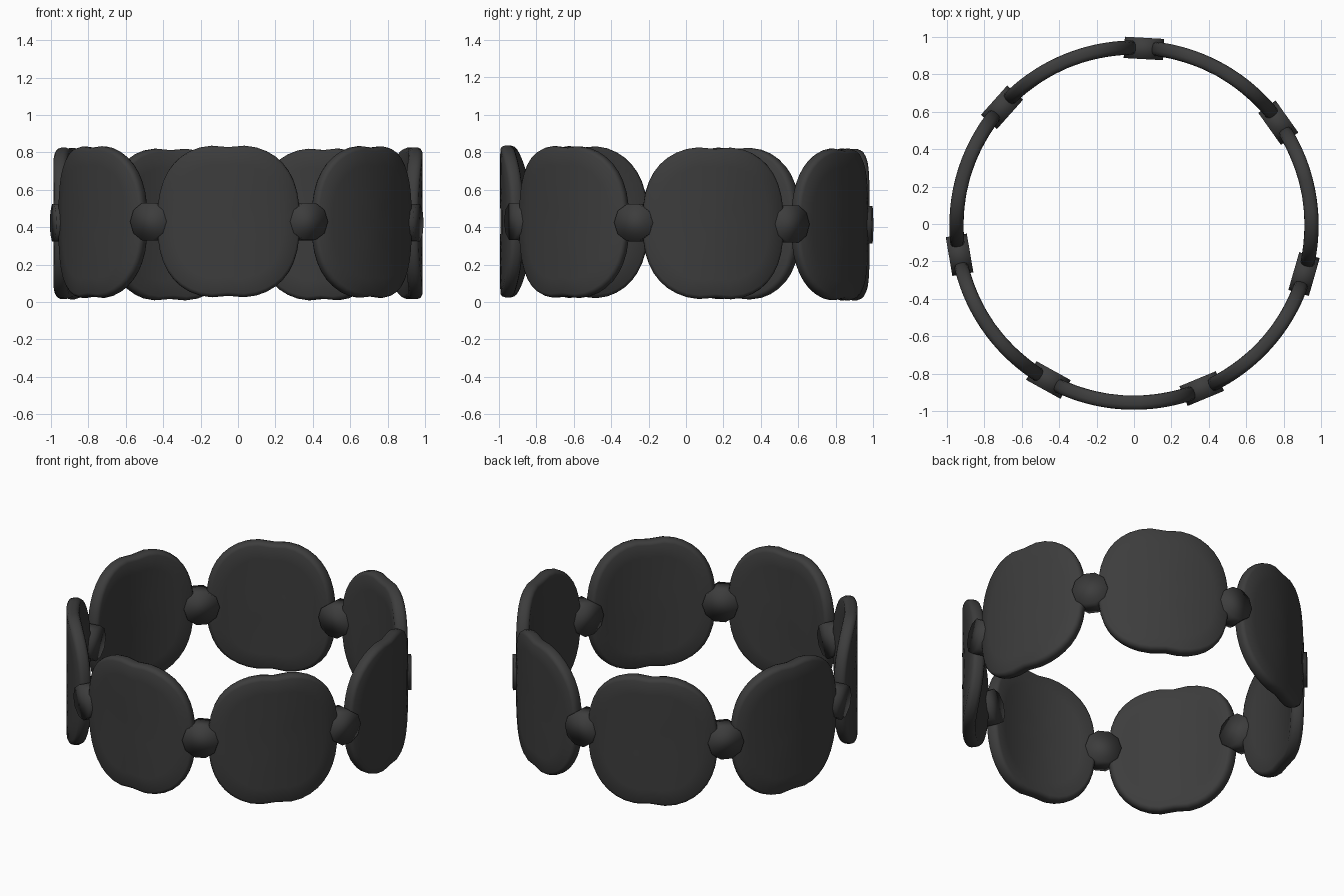
import bpy, bmesh
from math import cos, sin, pi, radians, exp, copysign
from mathutils import Matrix

cube = bpy.data.objects.get("Cube")
if cube:
    bpy.data.objects.remove(cube)

COUNT = 7
STEP = 2 * pi / COUNT
FIRST_BEAD = radians(86.8)
MID_Z = 0.422
CENTRE_Y = -0.006
TILT = -0.009          # whole band leans slightly
HALF_W, HALF_H = 0.392, 0.412
R_OUT, R_IN = 0.987, 0.912

black = bpy.data.materials.new("matte_black")
black.use_nodes = True
black.diffuse_color = (0.046, 0.046, 0.046, 1)
black.node_tree.nodes["Principled BSDF"].inputs["Base Color"].default_value = black.diffuse_color


def finish(bm, name):
    """Tilt the part, centre it, and turn it into an object."""
    bmesh.ops.recalc_face_normals(bm, faces=bm.faces[:])
    for v in bm.verts:
        v.co.z += MID_Z + TILT * v.co.y
        v.co.y += CENTRE_Y
    mesh = bpy.data.meshes.new(name)
    bm.to_mesh(mesh)
    bm.free()
    mesh.materials.append(black)
    obj = bpy.data.objects.new(name, mesh)
    bpy.context.collection.objects.link(obj)
    bpy.ops.object.select_all(action='DESELECT')
    obj.select_set(True)
    bpy.context.view_layer.objects.active = obj
    return obj


def outline(sides=40, power=0.8):
    """Rounded square with a shallow dip in its top and bottom edges."""
    points = []
    for i in range(sides):
        a = 2 * pi * i / sides
        x = HALF_W * copysign(abs(cos(a)) ** power, cos(a))
        z = HALF_H * copysign(abs(sin(a)) ** power, sin(a))
        points.append((x, z * (1 - 0.035 * exp(-(x / 0.07) ** 2))))
    return points


# Rings of a plate from outer face, round the rim, to inner face: (scale, radius)
SECTION = [(0.25, R_OUT), (0.5, R_OUT), (0.75, R_OUT), (0.95, R_OUT),
           (0.985, R_OUT - 0.008), (1.0, R_OUT - 0.025),
           (1.0, R_IN + 0.025), (0.985, R_IN + 0.008), (0.95, R_IN),
           (0.75, R_IN), (0.5, R_IN), (0.25, R_IN)]


def make_plate(index, angle):
    bm = bmesh.new()
    shape = outline()

    def bent(x, z, r):
        a = angle + x / 0.965
        return bm.verts.new((r * cos(a), r * sin(a), z))

    rings = [[bent(x * s, z * s, r) for x, z in shape] for s, r in SECTION]
    n = len(shape)
    for ra, rb in zip(rings, rings[1:]):
        for i in range(n):
            j = (i + 1) % n
            bm.faces.new((ra[i], ra[j], rb[j], rb[i]))
    for ring, r in ((rings[0], R_OUT), (rings[-1], R_IN)):
        tip = bent(0, 0, r)
        for i in range(n):
            bm.faces.new((ring[i], ring[(i + 1) % n], tip))
    finish(bm, f"plate_{index + 1}")
    bpy.ops.object.shade_smooth_by_angle(angle=radians(50))


def make_bead(index, angle):
    # Short ten-sided drum whose axis points out from the centre
    bm = bmesh.new()
    place = (Matrix.Rotation(angle, 4, 'Z') @ Matrix.Translation((0.946, 0, 0))
             @ Matrix.Rotation(pi / 2, 4, 'Y') @ Matrix.Rotation(pi / 10, 4, 'Z'))
    bmesh.ops.create_cone(bm, cap_ends=True, segments=10, radius1=0.105,
                          radius2=0.105, depth=0.114, matrix=place)
    # Keep a flat side on top
    if max(v.co.z for v in bm.verts) > 0.103:
        bmesh.ops.rotate(bm, verts=bm.verts[:], cent=(0, 0, 0),
                         matrix=Matrix.Rotation(pi / 10, 3, (cos(angle), sin(angle), 0)))
    finish(bm, f"bead_{index + 1}")
    bpy.ops.object.shade_smooth()


for k in range(COUNT):
    make_bead(k, FIRST_BEAD + k * STEP)
    make_plate(k, FIRST_BEAD + (k + 0.5) * STEP)
